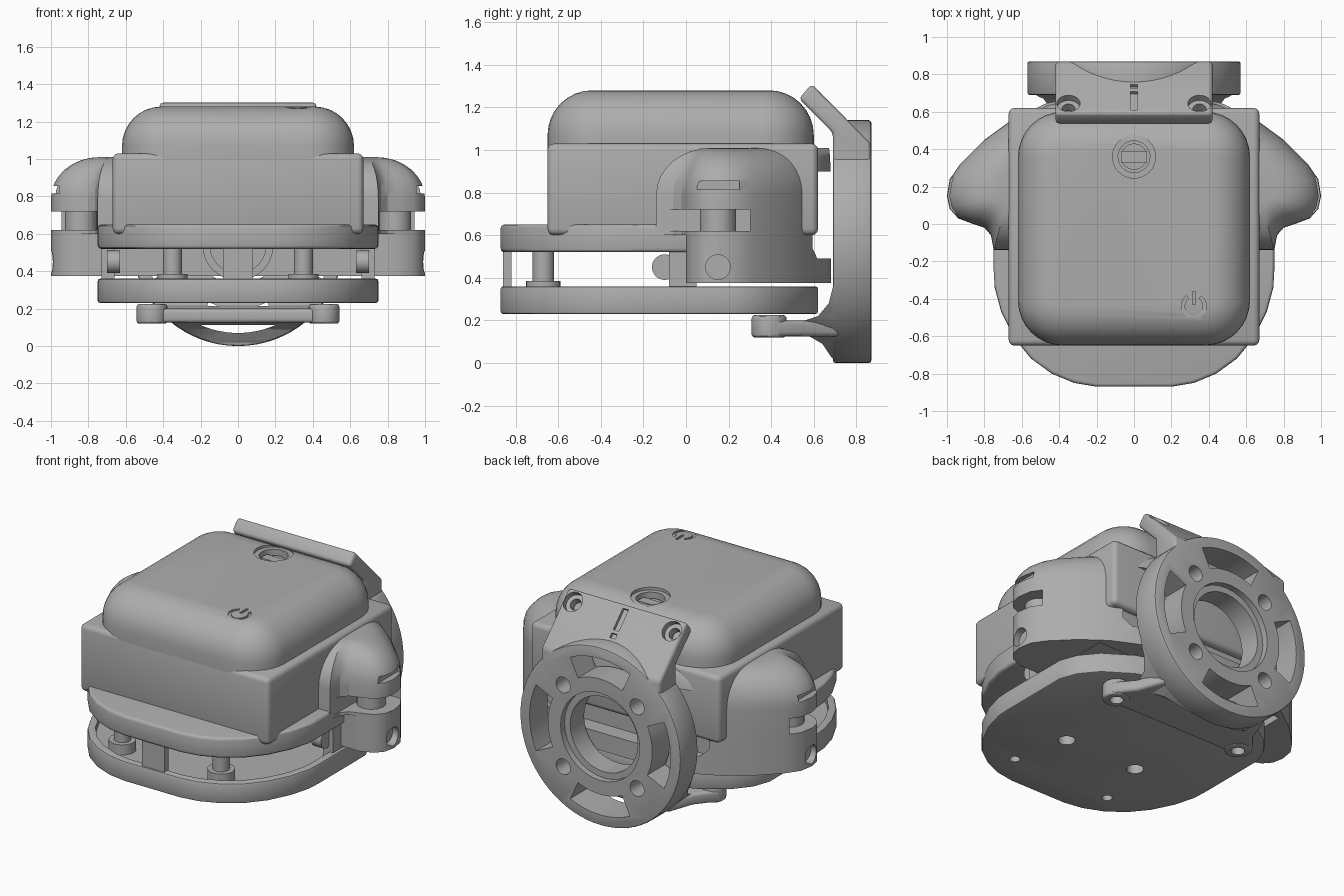
import bpy, bmesh
from math import sin, cos, pi, radians
from mathutils import Matrix, Vector

if "Cube" in bpy.data.objects:
    bpy.data.objects.remove(bpy.data.objects["Cube"])

grey = bpy.data.materials.new("plain_grey")
grey.use_nodes = True
COLOUR = (0.42, 0.42, 0.42, 1)
grey.diffuse_color = COLOUR
grey.node_tree.nodes["Principled BSDF"].inputs["Base Color"].default_value = COLOUR


def finish(name, bm):
    bmesh.ops.recalc_face_normals(bm, faces=bm.faces)
    mesh = bpy.data.meshes.new(name)
    bm.to_mesh(mesh)
    bm.free()
    mesh.materials.append(grey)
    ob = bpy.data.objects.new(name, mesh)
    bpy.context.collection.objects.link(ob)
    return ob


def loft(name, rings):
    """Skin a list of equal-length point loops and close both ends."""
    bm = bmesh.new()
    loops = [[bm.verts.new(p) for p in r] for r in rings]
    n = len(loops[0])
    for a, b in zip(loops, loops[1:]):
        for i in range(n):
            bm.faces.new((a[i], a[(i + 1) % n], b[(i + 1) % n], b[i]))
    bm.faces.new(loops[0])
    bm.faces.new(loops[-1])
    return finish(name, bm)


def prism(name, pts, lo, hi, axis="z"):
    place = {"z": lambda u, v, w: (u, v, w), "y": lambda u, v, w: (u, w, v),
             "x": lambda u, v, w: (w, u, v)}[axis]
    return loft(name, [[place(u, v, w) for u, v in pts] for w in (lo, hi)])


def box(name, x, y, z):
    return prism(name, [(x[0], y[0]), (x[1], y[0]), (x[1], y[1]), (x[0], y[1])], *z)


def circle(cx, cy, r, n=32):
    return [(cx + r * cos(2 * pi * i / n), cy + r * sin(2 * pi * i / n)) for i in range(n)]


def rod(name, cx, cy, r, lo, hi, axis="z"):
    return prism(name, circle(cx, cy, r), lo, hi, axis)


def arc_band(cx, cy, r1, r2, mid, half, n=14):
    angles = [radians(mid - half + 2 * half * i / n) for i in range(n + 1)]
    at = lambda r, a: (cx + r * cos(a), cy + r * sin(a))
    return [at(r2, a) for a in angles] + [at(r1, a) for a in reversed(angles)]


def mirrored(half):
    """Complete a front-to-back outline given for x >= 0."""
    return half + [(-x, y) for x, y in reversed(half) if x > 0]


def modify(ob, kind, **settings):
    mod = ob.modifiers.new(kind.lower(), kind)
    for key, value in settings.items():
        setattr(mod, key, value)
    bpy.context.view_layer.objects.active = ob
    bpy.ops.object.modifier_apply(modifier=mod.name)


def combine(ob, *tools, op="DIFFERENCE"):
    for tool in tools:
        modify(ob, "BOOLEAN", operation=op, solver="EXACT", object=tool)
        bpy.data.objects.remove(tool)


def soften(ob, width, segments=3):
    modify(ob, "BEVEL", width=width, segments=segments, limit_method="ANGLE", angle_limit=radians(40))


# Base tray and the plate above it share one outline
outline = [(.2, -.87), (.32, -.85), (.44, -.8), (.55, -.72), (.64, -.61), (.71, -.47), (.745, -.34), (.75, -.25)]
base = prism("base_tray", mirrored(outline + [(.75, .22), (.71, .33), (.62, .44), (.45, .55), (.25, .62)]), .23, .36)
soften(base, .012, 2)
recess = prism("recess", [(x * .94, y * .94 - .01) for x, y in
               mirrored(outline + [(.75, .22), (.62, .44), (.25, .62)])], .32, .5)
combine(base, recess)
for x, y, r in ((.35, -.66, .03), (.26, -.3, .05)):
    for s in (-1, 1):
        combine(base, rod("hole", s * x, y, r, .2, .4))
upper = prism("upper_plate", mirrored(outline + [(.75, 0), (.66, .4)]), .52, .65)
soften(upper, .018)

# Posts, stand-offs and front connector between the plates
for s, side in ((-1, "right"), (1, "left")):
    rod(side + "_post", s * .35, -.67, .05, .31, .53)
    rod(side + "_post_flange", s * .35, -.67, .08, .31, .385)
    rod(side + "_side_disc", -.1, .45, .06, *sorted((s * .63, s * .7)), axis="x")
    box(side + "_side_block", sorted((s * .66, s * .73)), (-.08, .05), (.3, .53))
box("front_connector", (-.08, .08), (-.86, -.82), (.3, .53))
prism("connector_cradle", arc_band(0, .54, .15, .19, 270, 85), -.02, .02, "y")

# Main case
case = box("case", (-.67, .67), (-.65, .62), (.6, 1.03))
soften(case, .03)

# Rounded cap: upright edges first, then the top rim
bm = bmesh.new()
bmesh.ops.create_cube(bm, size=1, matrix=Matrix.Translation((0, -.025, 1.14)) @ Matrix.Diagonal((1.24, 1.25, .28, 1)))
upright = [e for e in bm.edges if abs(e.verts[0].co.z - e.verts[1].co.z) > .1]
bmesh.ops.bevel(bm, geom=upright, offset=.24, segments=8, profile=.5, affect="EDGES")
rim = [e for e in bm.edges if all(v.co.z > 1.27 for v in e.verts)]
bmesh.ops.bevel(bm, geom=rim, offset=.21, segments=8, profile=.5, affect="EDGES")
cap = finish("cap", bm)
combine(cap, rod("socket", 0, .36, .115, 1.262, 1.4), rod("bore", 0, .36, .085, 1.2, 1.4),
        prism("ring_mark", arc_band(.32, -.44, .05, .068, 270, 145), 1.27, 1.4),
        box("bar_mark", (.312, .328), (-.43, -.36), (1.27, 1.4)))
rod("socket_screw", 0, .36, .07, 1.15, 1.23)
box("socket_screw_bar", (-.07, .07), (.33, .39), (1.2, 1.24))

# Yoke: straight wall with a domed shoulder
wall = [(.7, -.14), (.75, -.14), (.765, -.06), (.8, -.02), (.86, 0), (.94, .03), (.985, .08), (1, .15), (.985, .24),
        (.93, .32), (.8, .45), (.65, .56), (.47, .645), (.3, .68)]
crest = [(.6, .12), (.68, .12), (.7, .12), (.715, .12), (.73, .13), (.74, .14), (.74, .15), (.74, .17), (.73, .2),
         (.7, .27), (.62, .37), (.52, .47), (.4, .57), (.3, .67)]
wall, crest = mirrored(wall), mirrored(crest)
rings = [[(x, y, .6) for x, y in wall]]
for i in range(9):
    t = i / 8 * pi / 2
    rings.append([(cx + (x - cx) * cos(t), cy + (y - cy) * cos(t), .79 + .22 * sin(t))
                  for (x, y), (cx, cy) in zip(wall, crest)])
yoke = loft("yoke_upper", rings)
lower = prism("yoke_lower", [(x, max(y, 0)) for x, y in mirrored(
    [(.75, 0), (.8, 0), (.86, 0), (.94, .03), (.985, .08), (1, .15), (.985, .24), (.93, .32),
     (.8, .45), (.65, .56), (.47, .645), (.3, .68)])], .375, .66)
combine(lower, box("hollow", (-.68, .68), (-1, .5), (.3, .53)))
for s in (-1, 1):
    span = sorted((s * .755, s * 1.2))
    for part in (yoke, lower):
        combine(part, box("gap", span, (-.3, .3), (.62, .72)))
    combine(yoke, box("groove", sorted((s * .955, s * 1.2)), (.05, .25), (.815, .855)))
    combine(lower, rod("side_hole", .15, .45, .058, *sorted((s * .95, s * 1.2)), axis="x"),
            rod("pivot_hole", s * .87, .15, .04, .55, .7))
    rod(("left" if s > 0 else "right") + "_hinge_pin", s * .84, .15, .085, .6, .74)
pocket_shape = [(-.58, .54), (-.53, .49), (.53, .49), (.58, .54), (.58, .85), (.53, .9), (-.53, .9), (-.58, .85)]
for part in (yoke, lower):
    combine(part, prism("pocket", pocket_shape, .575, .9, "y"))

# Rear mounting ring with tilted bracket and flared foot
CZ = .57
ring = prism("mounting_ring", circle(0, CZ, .57, 72), .69, .87, "y")
soften(ring, .012, 2)
bracket = prism("bracket", [(.59, 1.31), (.868, 1.03), (.868, .9), (.69, .9), (.69, 1.08), (.53, 1.24)], -.42, .42, "x")
soften(bracket, .02, 3)
flare = prism("flare", [(.5, .13), (.58, .125), (.64, .09), (.68, .03), (.71, .0), (.71, .42),
                        (.69, .36), (.67, .28), (.62, .22), (.56, .2), (.5, .19)], -.6, .6, "x")
combine(flare, prism("limit", circle(0, CZ, .565, 72), .4, .9, "y"), op="INTERSECT")
combine(ring, bracket, flare, op="UNION")
combine(ring, rod("centre_bore", 0, CZ, .24, .5, 1, "y"), rod("bore_step", 0, CZ, .28, .83, 1, "y"))
for k in range(4):
    a = radians(45 + 90 * k)
    combine(ring, prism("slot", arc_band(0, CZ, .37, .5, 90 * k, 25), .6, 1, "y"),
            rod("bolt_hole", .37 * cos(a), CZ + .37 * sin(a), .05, .6, 1, "y"))


def tilted(tool, x, y):
    """Swing an upright cutter onto the sloping bracket face."""
    tool.matrix_world = Matrix.Translation((x, y, 1.9 - y)) @ Matrix.Rotation(radians(-45), 4, "X")
    bpy.context.view_layer.update()
    return tool


for s in (-1, 1):
    combine(ring, tilted(rod("countersink", 0, 0, .062, -.04, .2), s * .35, .645),
            tilted(rod("screw_hole", 0, 0, .035, -.3, .2), s * .35, .645))
combine(ring, tilted(box("long_mark", (-.02, .02), (-.07, .07), (-.02, .1)), 0, .66),
        tilted(box("short_mark", (-.02, .02), (-.015, .015), (-.02, .1)), 0, .735))

# Foot with two screw lugs
foot = prism("foot", mirrored([(.3, .34), (.4, .335), (.46, .31), (.51, .33), (.54, .38), (.53, .44), (.44, .55),
                               (.38, .72)]), .125, .2)
soften(foot, .02)
for s in (-1, 1):
    lug = rod("lug", s * .46, .39, .082, .12, .225)
    soften(lug, .015)
    combine(foot, lug, op="UNION")
    combine(foot, rod("lug_hole", s * .46, .39, .04, .1, .17))

# Smooth shading with crisp edges
for ob in bpy.context.view_layer.objects:
    ob.select_set(ob.type == "MESH")
bpy.ops.object.shade_smooth_by_angle(angle=radians(30))
